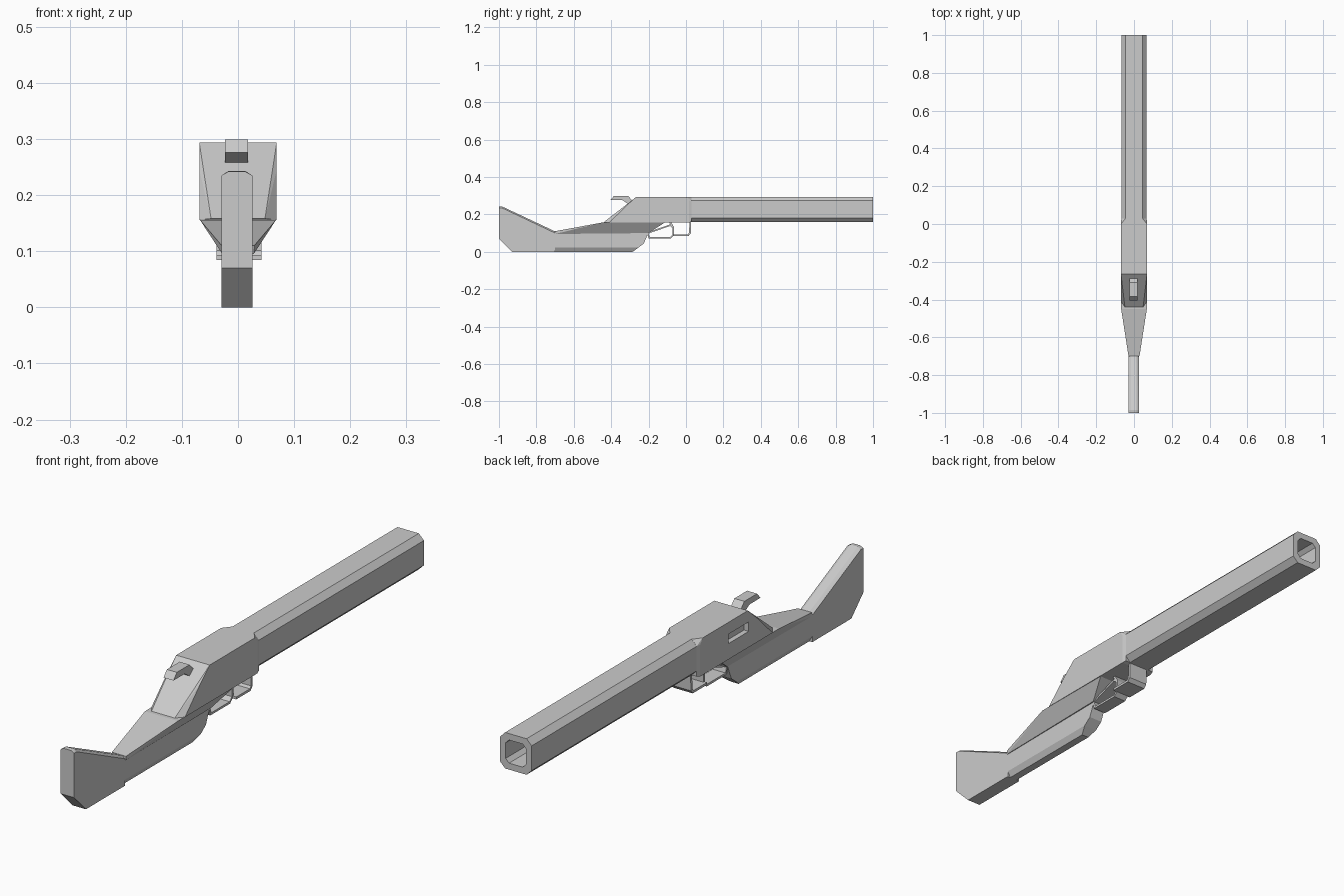
import bpy, bmesh
from mathutils import Vector

if "Cube" in bpy.data.objects:
    bpy.data.objects.remove(bpy.data.objects["Cube"])


def finish(name, bm):
    bmesh.ops.recalc_face_normals(bm, faces=bm.faces[:])
    me = bpy.data.meshes.new(name)
    bm.to_mesh(me)
    bm.free()
    ob = bpy.data.objects.new(name, me)
    bpy.context.collection.objects.link(ob)
    return ob


def hull(name, pts, cx=0.0):
    """Convex solid from (half width, y, z) points mirrored about x = cx."""
    bm = bmesh.new()
    for hw, y, z in pts:
        for s in (-1, 1):
            bm.verts.new((cx + s * hw, y, z))
    res = bmesh.ops.convex_hull(bm, input=bm.verts[:])
    loose = [v for v in bm.verts if not v.link_faces]
    bmesh.ops.delete(bm, geom=loose, context='VERTS')
    bmesh.ops.dissolve_limit(bm, angle_limit=0.02, verts=bm.verts[:], edges=bm.edges[:])
    return finish(name, bm)


def prism(name, profile, x0, x1):
    """Extrude a (y, z) profile across x."""
    bm = bmesh.new()
    f = bm.faces.new([bm.verts.new((x0, y, z)) for y, z in profile])
    ext = bmesh.ops.extrude_face_region(bm, geom=[f])
    moved = [v for v in ext['geom'] if isinstance(v, bmesh.types.BMVert)]
    bmesh.ops.translate(bm, verts=moved, vec=(x1 - x0, 0, 0))
    return finish(name, bm)


def strap(name, path, t, x0, x1):
    """Bent flat strip of thickness t following a (y, z) path."""
    p = [Vector(q) for q in path]
    left, right = [], []
    for i, q in enumerate(p):
        a = (q - p[i - 1]).normalized() if i else (p[1] - q).normalized()
        b = (p[i + 1] - q).normalized() if i < len(p) - 1 else a
        n = Vector((-(a + b).y, (a + b).x)).normalized()
        m = n * (t / 2) / max(0.5, n.dot(Vector((-a.y, a.x))))
        left.append(q + m)
        right.append(q - m)
    return prism(name, left + right[::-1], x0, x1)


def octagon(hw, z0, z1, c):
    return [(-hw + c, z0), (hw - c, z0), (hw, z0 + c), (hw, z1 - c),
            (hw - c, z1), (-hw + c, z1), (-hw, z1 - c), (-hw, z0 + c)]


# Barrel: chamfered square tube with a deep bore
outer = octagon(0.065, 0.16, 0.294, 0.021)
inner = octagon(0.042, 0.184, 0.270, 0.014)
bm = bmesh.new()
rings = [[bm.verts.new((x, y, z)) for x, z in sec]
         for sec, y in ((outer, 0.0), (outer, 1.0), (inner, 1.0), (inner, 0.1))]
for r, s in zip(rings, rings[1:]):
    for i in range(8):
        j = (i + 1) % 8
        bm.faces.new((r[i], r[j], s[j], s[i]))
bm.faces.new(rings[0])
bm.faces.new(rings[-1])
finish("barrel", bm)

# Receiver: full-width block, sloped rear with cut-back flanks, front tapering to the barrel
receiver = hull("receiver", [
    (0.069, 0.015, 0.156), (0.069, 0.015, 0.275), (0.069, 0.0, 0.294),
    (0.045, 0.03, 0.294), (0.065, 0.03, 0.273), (0.065, 0.03, 0.160),
    (0.069, -0.265, 0.294), (0.069, -0.32, 0.245),
    (0.048, -0.33, 0.243), (0.048, -0.44, 0.158), (0.069, -0.41, 0.156)])

# Ejection port recessed into the left side
port = prism("port_cutter", [(-0.27, 0.215), (-0.15, 0.215), (-0.15, 0.25), (-0.27, 0.25)], -0.1, -0.05)
port.hide_render = True
port.hide_viewport = True
cut = receiver.modifiers.new("port", 'BOOLEAN')
cut.operation = 'DIFFERENCE'
cut.solver = 'EXACT'
cut.object = port

# Under-body flaring from the slim grip to the receiver width
hull("under_body", [
    (0.029, -0.70, 0.11), (0.068, -0.45, 0.156), (0.068, -0.11, 0.159),
    (0.028, -0.70, 0.095), (0.030, -0.20, 0.100)])

# Grip with chamfered lower edges
hull("grip", [
    (0.0275, -0.70, 0.105), (0.0275, -0.70, 0.022), (0.015, -0.715, 0.0),
    (0.015, -0.285, 0.0), (0.0275, -0.255, 0.022), (0.0275, -0.225, 0.045),
    (0.0275, -0.20, 0.105)], -0.002)

# Shoulder stock with chamfered comb
hull("stock", [
    (0.0275, -1.0, 0.07), (0.0275, -0.93, 0.0), (0.0275, -0.70, 0.0),
    (0.0275, -0.70, 0.10), (0.0275, -1.0, 0.235), (0.0275, -0.985, 0.235),
    (0.015, -1.0, 0.242), (0.015, -0.985, 0.243), (0.015, -0.70, 0.109)], -0.002)

# Hammer spur hooked over the rear slope
prism("hammer", [
    (-0.405, 0.276), (-0.385, 0.299), (-0.31, 0.299), (-0.288, 0.275), (-0.27, 0.27),
    (-0.29, 0.235), (-0.325, 0.235), (-0.312, 0.258), (-0.34, 0.276)], -0.023, 0.018)

# Trigger guard: narrow rear loop and wider front loop
strap("rear_guard", [
    (-0.205, 0.105), (-0.197, 0.074), (-0.085, 0.074), (-0.068, 0.09),
    (-0.068, 0.13), (-0.085, 0.142), (-0.20, 0.102)], 0.008, -0.027, 0.026)
strap("front_guard", [(-0.07, 0.089), (0.012, 0.089), (0.021, 0.10), (0.023, 0.165)],
      0.009, -0.038, 0.042)
strap("guard_post", [(-0.068, 0.088), (-0.068, 0.13), (-0.09, 0.165)], 0.009, -0.027, 0.026)
